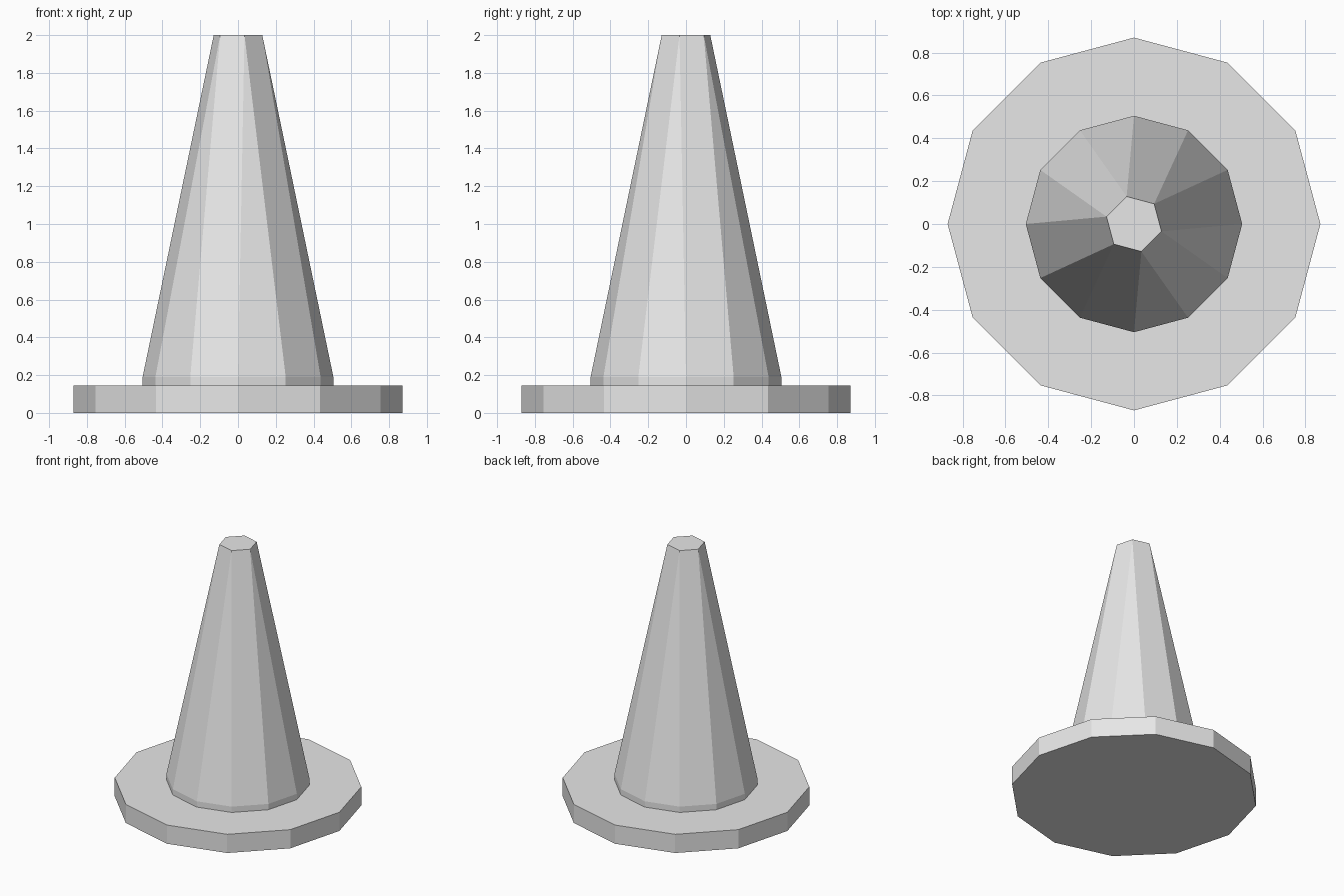
import bpy, bmesh, math

if "Cube" in bpy.data.objects:
    bpy.data.objects.remove(bpy.data.objects["Cube"])

grey = bpy.data.materials.new("light_grey")
grey.diffuse_color = (0.8, 0.8, 0.8, 1)
grey.use_nodes = True
grey.node_tree.nodes["Principled BSDF"].inputs["Base Color"].default_value = grey.diffuse_color


def ring(bm, sides, radius, z, turn=0):
    """Add one ring of vertices, the first at the given angle in degrees."""
    for i in range(sides):
        a = math.radians(turn + 360 * i / sides)
        bm.verts.new((radius * math.cos(a), radius * math.sin(a), z))


def hull_part(name, rings):
    """Make a flat-faced solid as the convex hull of several rings."""
    bm = bmesh.new()
    for r in rings:
        ring(bm, *r)
    bmesh.ops.convex_hull(bm, input=bm.verts[:])
    bmesh.ops.dissolve_limit(bm, angle_limit=math.radians(0.5),
                             verts=bm.verts[:], edges=bm.edges[:])
    bmesh.ops.recalc_face_normals(bm, faces=bm.faces[:])
    mesh = bpy.data.meshes.new(name)
    bm.to_mesh(mesh)
    bm.free()
    mesh.materials.append(grey)
    obj = bpy.data.objects.new(name, mesh)
    bpy.context.collection.objects.link(obj)
    return obj


# Twelve-sided flat base plate
hull_part("base_plate", [(12, 0.87, 0.0), (12, 0.87, 0.145)])

# Cone: short upright collar, then a taper from twelve sides to a six-sided tip
hull_part("cone_body", [(12, 0.505, 0.145), (12, 0.505, 0.19),
                        (6, 0.133, 2.0, 45)])
